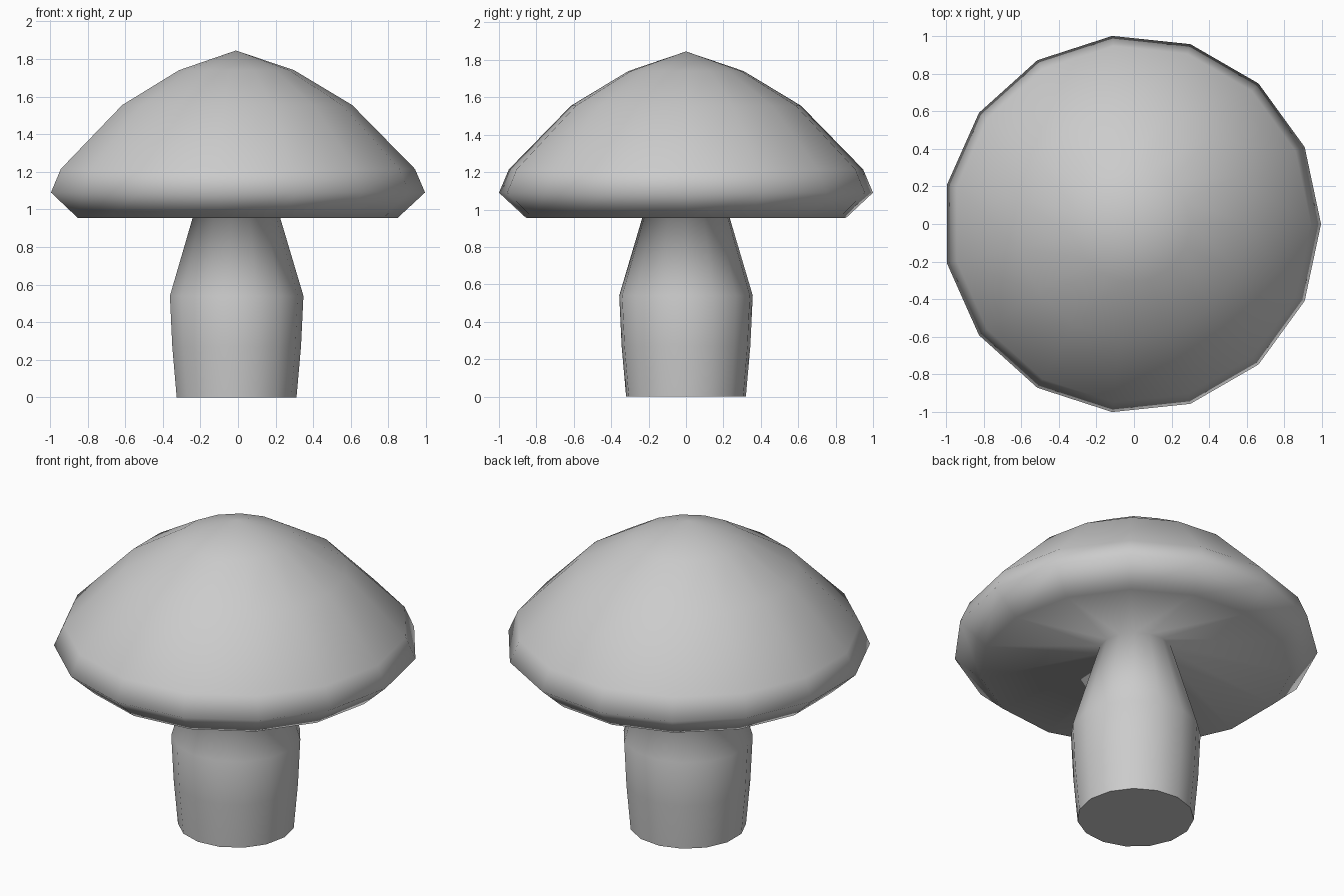
import bpy, bmesh
from math import cos, sin, tau

if "Cube" in bpy.data.objects:
    bpy.data.objects.remove(bpy.data.objects["Cube"])

SIDES = 15
CENTRE_X = -0.011

# (radius, height) from the foot of the stem, under the cap, and over to the tip
PROFILE = [(0.322, 0.0), (0.346, 0.27), (0.359, 0.54), (0.204, 1.06),
           (0.86, 0.955), (1.0055, 1.09), (0.952, 1.215), (0.618, 1.555),
           (0.31, 1.74)]
TIP_Z = 1.845

bm = bmesh.new()
rings = [[bm.verts.new((CENTRE_X + r * cos(tau * i / SIDES), r * sin(tau * i / SIDES), z))
          for i in range(SIDES)] for r, z in PROFILE]

# stem and cap walls
for low, high in zip(rings, rings[1:]):
    for i in range(SIDES):
        j = (i + 1) % SIDES
        bm.faces.new((low[i], low[j], high[j], high[i]))

# cap tip
tip = bm.verts.new((CENTRE_X, 0, TIP_Z))
for i in range(SIDES):
    bm.faces.new((rings[-1][i], rings[-1][(i + 1) % SIDES], tip))

# smooth body, flat foot with a sharp border
for f in bm.faces:
    f.smooth = True
foot = bm.faces.new(rings[0][::-1])
for e in foot.edges:
    e.smooth = False
bmesh.ops.recalc_face_normals(bm, faces=bm.faces)

mesh = bpy.data.meshes.new("mushroom")
bm.to_mesh(mesh)
bm.free()
mushroom = bpy.data.objects.new("mushroom", mesh)
bpy.context.collection.objects.link(mushroom)
